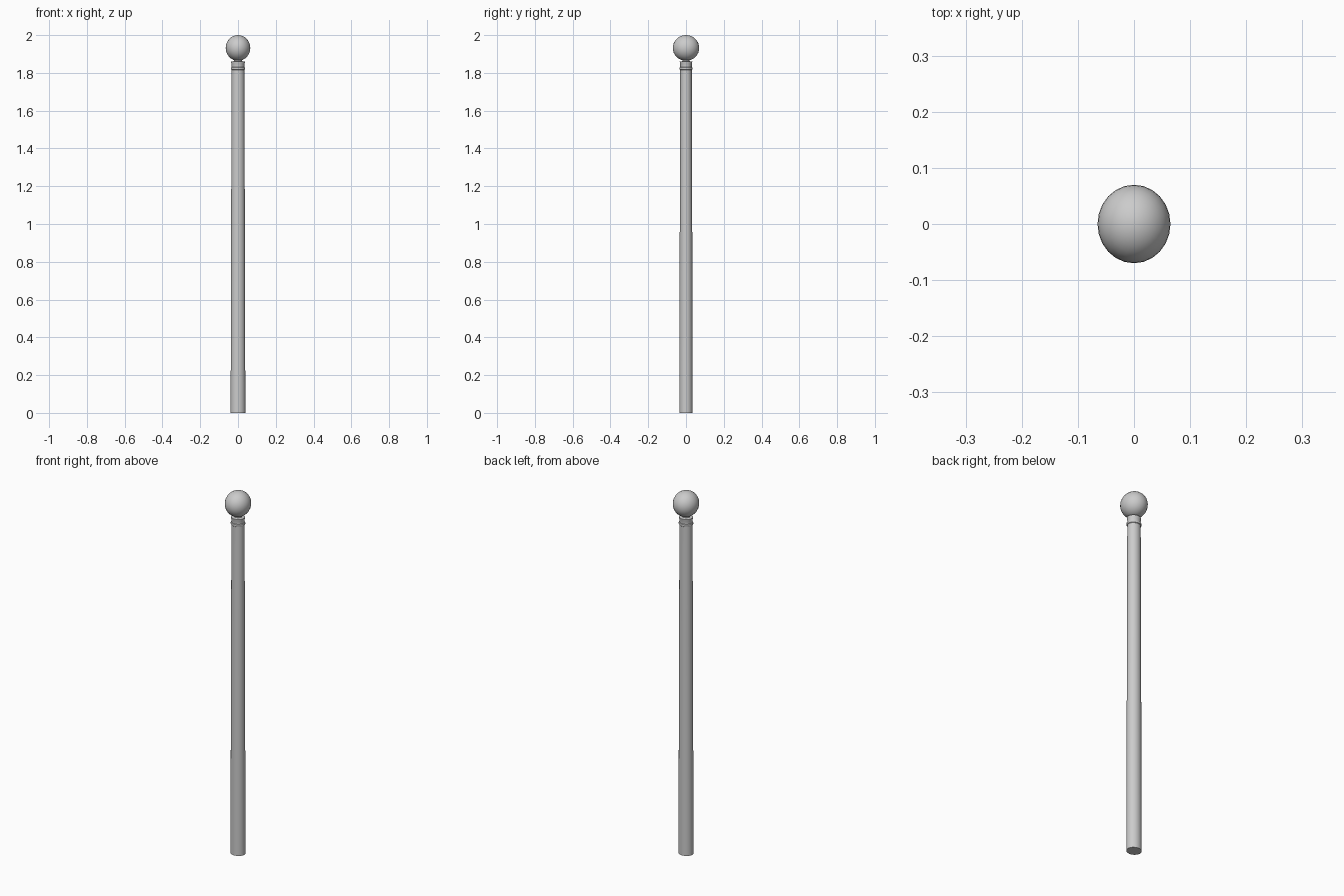
import bpy, bmesh, math

if "Cube" in bpy.data.objects:
    bpy.data.objects.remove(bpy.data.objects["Cube"])

SIDES = 24


def lathe(name, profile, sx, sy):
    """Revolve (radius, z) points into a closed solid with an elliptical section."""
    bm = bmesh.new()
    rings = []
    for r, z in profile:
        rings.append([bm.verts.new((sx * r * math.cos(2 * math.pi * i / SIDES),
                                    sy * r * math.sin(2 * math.pi * i / SIDES), z))
                      for i in range(SIDES)])
    for a, b in zip(rings, rings[1:]):
        for i in range(SIDES):
            j = (i + 1) % SIDES
            bm.faces.new((a[i], a[j], b[j], b[i]))
    bm.faces.new(rings[0][::-1])
    bm.faces.new(rings[-1])
    mesh = bpy.data.meshes.new(name)
    bm.to_mesh(mesh)
    bm.free()
    ob = bpy.data.objects.new(name, mesh)
    bpy.context.collection.objects.link(ob)
    return ob


def smooth(ob, angle=35):
    bpy.ops.object.select_all(action='DESELECT')
    ob.select_set(True)
    bpy.context.view_layer.objects.active = ob
    bpy.ops.object.shade_smooth_by_angle(angle=math.radians(angle))


# Tapered pole with bead ring, flared collar and short neck under the ball
pole = lathe("pole", [
    (0.0390, 0.0), (0.0340, 1.816),
    (0.0370, 1.818), (0.0385, 1.823), (0.0370, 1.829),
    (0.0335, 1.831), (0.0335, 1.844), (0.0360, 1.852), (0.0365, 1.859),
    (0.0220, 1.862), (0.0200, 1.875)], 1.0, 0.91)
smooth(pole)

# Ball finial, slightly deeper than wide
bpy.ops.mesh.primitive_uv_sphere_add(segments=SIDES, ring_count=16, radius=1,
                                     location=(0, 0, 1.932))
ball = bpy.context.object
ball.name = "ball_finial"
ball.scale = (0.065, 0.070, 0.068)
bpy.ops.object.transform_apply(location=False, rotation=False, scale=True)
smooth(ball)
